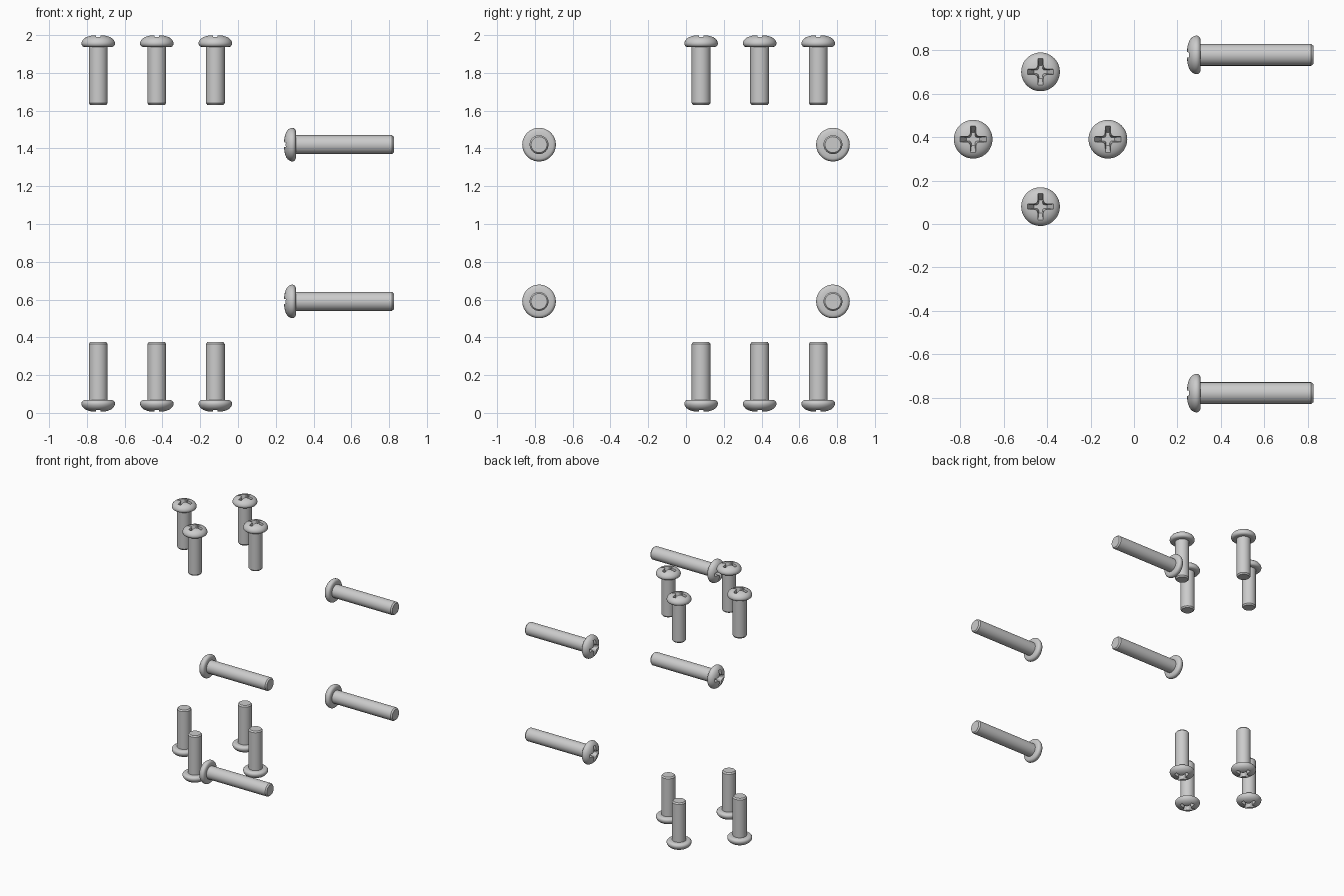
import bpy, bmesh
from math import pi, cos, sin, radians

if "Cube" in bpy.data.objects:
    bpy.data.objects.remove(bpy.data.objects["Cube"])


def new_object(name, bm):
    bmesh.ops.recalc_face_normals(bm, faces=bm.faces)
    mesh = bpy.data.meshes.new(name)
    bm.to_mesh(mesh)
    bm.free()
    ob = bpy.data.objects.new(name, mesh)
    bpy.context.collection.objects.link(ob)
    return ob


# Turned body: pan head with its crown at z = 0, shaft running down
def turned_body(name, length):
    profile = [(0, 0), (0.02, -0.0007), (0.04, -0.003), (0.055, -0.007),
               (0.066, -0.012), (0.076, -0.019), (0.083, -0.027),
               (0.0875, -0.036), (0.089, -0.044), (0.0875, -0.052),
               (0.082, -0.059), (0.074, -0.063), (0.05, -0.063),
               (0.05, -length + 0.01), (0.042, -length), (0, -length)]
    bm = bmesh.new()
    verts = [bm.verts.new((r, 0, z)) for r, z in profile]
    edges = [bm.edges.new(p) for p in zip(verts, verts[1:])]
    bmesh.ops.spin(bm, geom=verts + edges, axis=(0, 0, 1), cent=(0, 0, 0),
                   angle=2 * pi, steps=48, use_duplicate=False)
    bmesh.ops.remove_doubles(bm, verts=bm.verts, dist=1e-5)
    return new_object(name, bm)


# Tapered cross-shaped cutter for the drive recess
def cross_ring(bm, z, reach, half, fillet):
    quadrant = [(reach, half)]
    c = half + fillet
    for i in range(5):
        a = radians(270 - 22.5 * i)
        quadrant.append((c + fillet * cos(a), c + fillet * sin(a)))
    quadrant.append((half, reach))
    ring = []
    for k in range(4):
        cs, sn = (1, 0, -1, 0)[k], (0, 1, 0, -1)[k]
        ring += [bm.verts.new((x * cs - y * sn, x * sn + y * cs, z))
                 for x, y in quadrant]
    return ring


def recess_cutter():
    bm = bmesh.new()
    top = cross_ring(bm, 0.012, 0.074, 0.0135, 0.020)
    low = cross_ring(bm, -0.060, 0.030, 0.008, 0.012)
    n = len(top)
    for i in range(n):
        j = (i + 1) % n
        bm.faces.new((top[i], top[j], low[j], low[i]))
    bm.faces.new(top)
    bm.faces.new(low[::-1])
    ob = new_object("recess_cutter", bm)
    ob.hide_render = True
    return ob


# Finished screw mesh with the recess cut into the head
def screw_mesh(length):
    body = turned_body("screw_blank", length)
    cutter = recess_cutter()
    mod = body.modifiers.new("recess", 'BOOLEAN')
    mod.operation = 'DIFFERENCE'
    mod.solver = 'EXACT'
    mod.object = cutter
    bpy.context.view_layer.update()
    deps = bpy.context.evaluated_depsgraph_get()
    mesh = bpy.data.meshes.new_from_object(body.evaluated_get(deps))
    body.modifiers.clear()
    body.data = mesh
    bpy.ops.object.select_all(action='DESELECT')
    body.select_set(True)
    bpy.context.view_layer.objects.active = body
    bpy.ops.object.shade_smooth_by_angle(angle=radians(30))
    mesh = body.data
    bpy.data.objects.remove(body)
    bpy.data.objects.remove(cutter)
    return mesh


def place(name, mesh, loc, rot):
    ob = bpy.data.objects.new(name, mesh)
    ob.location = loc
    ob.rotation_euler = rot
    bpy.context.collection.objects.link(ob)


short = screw_mesh(0.37)
long = screw_mesh(0.582)

# Upright screws: diamond pattern, upper set and flipped lower set
for i in range(4):
    x = -0.43 + 0.31 * cos(i * pi / 2)
    y = 0.39 + 0.31 * sin(i * pi / 2)
    place(f"upper_screw_{i + 1}", short, (x, y, 2.0), (0, 0, 0))
    place(f"lower_screw_{i + 1}", short, (x, y, 0.005), (pi, 0, 0))

# Long sideways screws at the corners of a rectangle, heads towards -x
for i, (y, z) in enumerate([(-0.778, 0.59), (0.778, 0.59),
                            (-0.778, 1.42), (0.778, 1.42)]):
    place(f"side_screw_{i + 1}", long, (0.243, y, z), (0, -pi / 2, 0))
